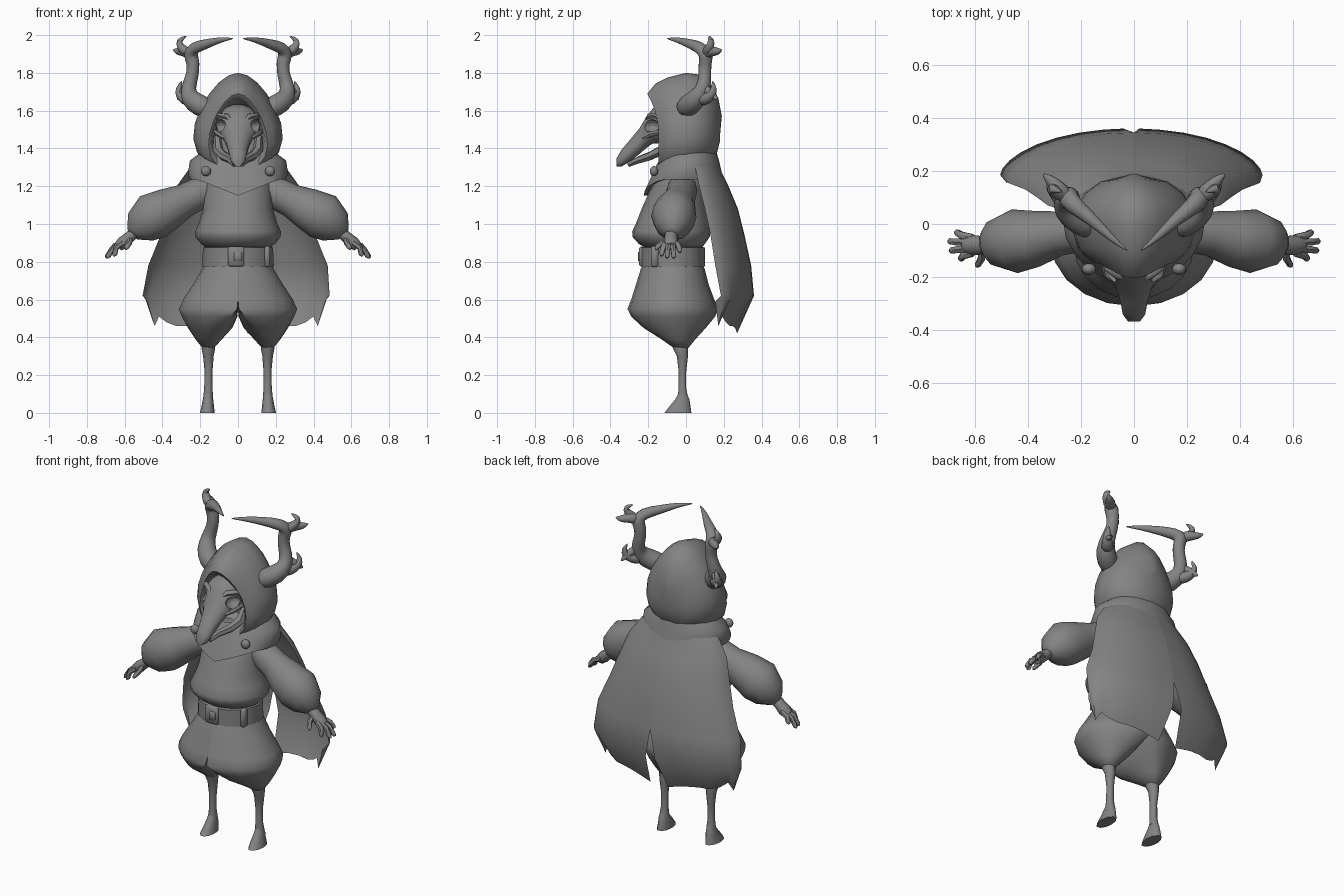
import bpy, bmesh, math
from mathutils import Vector

GREY = bpy.data.materials.new("stone_grey")
GREY.diffuse_color = (0.23, 0.23, 0.23, 1)
TAU = math.tau


def finish(name, bm):
    bmesh.ops.remove_doubles(bm, verts=bm.verts, dist=0.0005)
    bmesh.ops.recalc_face_normals(bm, faces=bm.faces)
    me = bpy.data.meshes.new(name)
    bm.to_mesh(me)
    bm.free()
    me.materials.append(GREY)
    ob = bpy.data.objects.new(name, me)
    bpy.context.collection.objects.link(ob)
    return ob


def skin(name, rings, caps=True, closed=True):
    """Join equal-length point rings into one surface."""
    bm = bmesh.new()
    vs = [[bm.verts.new(p) for p in r] for r in rings]
    n = len(vs[0])
    for a, b in zip(vs, vs[1:]):
        for i in range(n if closed else n - 1):
            j = (i + 1) % n
            bm.faces.new((a[i], a[j], b[j], b[i]))
    if caps:
        bm.faces.new(vs[0])
        bm.faces.new(vs[-1])
    return finish(name, bm)


def stack(name, rows, n=20, s=1):
    """Horizontal rings: z, centre x, outer rx, inner rx, front y, back y."""
    rings = []
    for z, cx, a, b, y0, y1 in rows:
        ring = []
        for i in range(n):
            t = TAU * i / n
            c = math.cos(t)
            ring.append(Vector((s * (cx + (a if c > 0 else b) * c),
                                (y0 + y1) / 2 + (y1 - y0) / 2 * math.sin(t), z)))
        rings.append(ring)
    return skin(name, rings)


def tube(name, pts, s=1, n=8, flat=1.0, smooth=0):
    """Tapered tube through x, y, z, radius points; s mirrors it."""
    ps = [Vector((s * p[0], p[1], p[2])) for p in pts]
    rings, side = [], None
    for i, p in enumerate(ps):
        d = (ps[min(i + 1, len(ps) - 1)] - ps[max(i - 1, 0)]).normalized()
        if side is None:
            side = d.cross(Vector((0, 1, 0)) if abs(d.y) < .8 else Vector((1, 0, 0)))
        side = (side - d * side.dot(d)).normalized()
        up = d.cross(side)
        r = pts[i][3] * (1.12 if smooth else 1)
        rings.append([p + side * r * math.cos(TAU * k / n) + up * r * flat * math.sin(TAU * k / n)
                      for k in range(n)])
    ob = skin(name, rings)
    if smooth:
        ob.modifiers.new("rounding", "SUBSURF").levels = smooth
        ob.modifiers["rounding"].render_levels = smooth
    return ob


def box(name, loc, size, bevel=0.008):
    bm = bmesh.new()
    bmesh.ops.create_cube(bm, size=1)
    for v in bm.verts:
        v.co = Vector([v.co[k] * size[k] + loc[k] for k in range(3)])
    bmesh.ops.bevel(bm, geom=bm.edges[:], offset=bevel, segments=1, affect='EDGES')
    return finish(name, bm)


def ball(name, loc, size):
    bm = bmesh.new()
    bmesh.ops.create_uvsphere(bm, u_segments=12, v_segments=8, radius=1)
    for v in bm.verts:
        v.co = Vector([v.co[k] * size[k] + loc[k] for k in range(3)])
    return finish(name, bm)


# Tunic and belt
stack("tunic", [(z, 0, r, r, a, b) for z, r, a, b in (
    (.87, .165, -.21, .08), (.895, .195, -.25, .10), (.93, .225, -.282, .125), (.96, .228, -.285, .13),
    (1.01, .205, -.262, .125), (1.08, .185, -.235, .115), (1.18, .185, -.19, .12),
    (1.25, .19, -.15, .13), (1.33, .13, -.1, .11))])
stack("belt", [(z, 0, r, r, a, b) for z, r, a, b in (
    (.78, .175, -.23, .09), (.775, .19, -.24, .1), (.875, .185, -.24, .1), (.88, .165, -.22, .08))], 16)
box("buckle", (-.01, -.235, .828), (.085, .025, .105))
box("buckle_tongue", (.0, -.248, .828), (.04, .014, .05), .004)
box("belt_loop", (.155, -.165, .828), (.03, .04, .11))

# Hood: upright outlines from the recessed interior, round the rim, to the back
rings = []
for yt, yb, zt, zb, rx in ((.0, .0, 1.58, 1.36, .09), (-.11, -.1, 1.65, 1.31, .13),
                           (-.19, -.135, 1.665, 1.285, .138), (-.205, -.145, 1.69, 1.27, .15),
                           (-.16, -.12, 1.745, 1.26, .18), (-.10, -.09, 1.775, 1.26, .205),
                           (.0, .0, 1.80, 1.27, .228), (.08, .07, 1.79, 1.29, .21),
                           (.13, .12, 1.74, 1.32, .175), (.17, .16, 1.67, 1.36, .12),
                           (.19, .18, 1.57, 1.44, .04)):
    ring = []
    for i in range(20):
        t = TAU * i / 20
        c = math.cos(t)
        ring.append((rx * math.sin(t) * (1 - .3 * c), yb + (yt - yb) * max(0, c) ** 2,
                     (zt + zb) / 2 + (zt - zb) / 2 * c))
    rings.append(ring)
skin("hood", rings)

# Cowl with a pointed front and a folded collar
rings = []
for z, rx, y0, y1, dip in ((1.34, .15, -.12, .14, 0), (1.385, .19, -.13, .16, .03), (1.335, .255, -.16, .175, .03),
                           (1.27, .265, -.20, .19, .06), (1.235, .255, -.225, .20, .085),
                           (1.235, .235, -.205, .18, .085), (1.3, .17, -.13, .14, 0)):
    ring = []
    for i in range(24):
        t = TAU * i / 24
        front = max(0, 1 - 1.2 * abs(math.cos(t))) if math.sin(t) < 0 else 0
        ring.append((rx * math.cos(t), (y0 + y1) / 2 + (y1 - y0) / 2 * math.sin(t), z - dip * front))
    rings.append(ring)
skin("cowl", rings)

# Cape: curved sheet, split at the back, with a ragged hem
rows = ((1.36, .17, .07, .16), (1.29, .26, .05, .18), (1.2, .325, .07, .225), (1.08, .365, .10, .275),
        (.94, .41, .13, .31), (.78, .475, .155, .345), (.62, .495, .185, .36), (.45, .44, .155, .27))
for s, label in ((1, "right"), (-1, "left")):
    grid = []
    for k, (z, w, ye, ym) in enumerate(rows):
        row = []
        for i in range(9):
            u = i / 8
            x = w * math.sin(u * math.pi / 2) ** .95
            y = ye + (ym - ye) * math.cos(u * math.pi / 2) ** 1.2
            zz = z
            if k == 7:
                zz += (-.03, -.02, 0, .01, .01, .03, .06, .01, .14)[i]
                x += .03 * (i == 8)
            if k >= 6 and i == 0:
                x += .03 * (k - 5)
            row.append((s * x - .01 * (k > 5), y, zz))
        grid.append(row)
    skin("cape_" + label, grid, False, False)

# Skull with hollow eye sockets
rings = []
for y, z, rx, rz in ((-.04, 1.53, .09, .09), (-.12, 1.53, .12, .105), (-.175, 1.52, .11, .095),
                     (-.21, 1.485, .088, .085), (-.245, 1.44, .065, .07), (-.30, 1.385, .05, .058),
                     (-.342, 1.348, .042, .045), (-.368, 1.325, .022, .022)):
    rings.append([(rx * math.cos(TAU * i / 14), y, z + rz * math.sin(TAU * i / 14)) for i in range(14)])
skull = skin("skull", rings)
for s in (1, -1):
    cutter = ball("socket_cutter", (s * .098, -.185, 1.52), (.042, .05, .034))
    cutter.hide_render = True
    cutter.hide_viewport = True
    m = skull.modifiers.new("socket", "BOOLEAN")
    m.operation, m.solver, m.object = 'DIFFERENCE', 'EXACT', cutter

for s, side in ((1, "right"), (-1, "left")):
    # Skull details
    tube("brow_" + side, [(.03, -.21, 1.54, .008), (.06, -.195, 1.57, .015), (.1, -.165, 1.575, .015),
                          (.12, -.12, 1.55, .008)], s, 6)
    tube("cheekbone_" + side, [(.06, -.23, 1.45, .01), (.1, -.19, 1.475, .016), (.12, -.12, 1.49, .012)], s, 6)
    tube("jaw_" + side, [(.11, -.09, 1.46, .02), (.105, -.13, 1.39, .028), (.08, -.19, 1.36, .024),
                         (.04, -.25, 1.34, .02), (.02, -.305, 1.315, .014)], s, 6)
    ball("cowl_button_" + side, (s * .17, -.17, 1.28), (.027, .022, .027))

    # Antlers
    tube("antler_beam_" + side, [(.14, -.02, 1.60, .045), (.20, .01, 1.625, .06), (.26, .06, 1.665, .052),
                                 (.265, .095, 1.72, .038), (.24, .1, 1.79, .033), (.235, .1, 1.85, .033),
                                 (.255, .11, 1.90, .04), (.235, .075, 1.935, .034), (.16, .02, 1.955, .024),
                                 (.09, -.05, 1.977, .014), (.02, -.105, 1.982, .002)], s, 8, 1, 1)
    for k, pts in enumerate((
            [(.25, .1, 1.9, .035), (.29, .14, 1.92, .028), (.32, .17, 1.91, .02), (.345, .19, 1.925, .003)],
            [(.26, .1, 1.9, .03), (.31, .13, 1.94, .024), (.315, .135, 1.975, .018), (.27, .12, 1.995, .003)],
            [(.25, .07, 1.66, .04), (.285, .11, 1.66, .032), (.31, .14, 1.685, .025), (.317, .15, 1.72, .016),
             (.295, .14, 1.76, .003)],
            [(.25, .09, 1.73, .02), (.29, .12, 1.70, .024), (.31, .15, 1.675, .018), (.32, .17, 1.655, .003)])):
        tube(f"antler_tine_{side}_{k}", pts, s, 7, 1, 1)

    # Sleeves and hands
    tube("sleeve_" + side, [(.08, -.01, 1.2, .07), (.17, -.02, 1.18, .085), (.28, -.035, 1.125, .088),
                            (.37, -.055, 1.08, .112), (.45, -.065, 1.04, .127), (.515, -.07, .985, .098),
                            (.545, -.075, .953, .055), (.555, -.078, .94, .036)], s, 12, .95)
    tube("palm_" + side, [(.53, -.075, .97, .03), (.575, -.08, .93, .03), (.61, -.08, .90, .034),
                          (.635, -.08, .88, .026)], s, 8, 1.15)
    for k, (y, x, z) in enumerate(((-.032, .675, .85), (-.065, .70, .82), (-.1, .695, .82), (-.13, .66, .83))):
        yb = -.08 + (y + .08) * .6
        tube(f"finger_{side}_{k}", [(.61, yb, .90, .015), ((.61 + x) / 2 + .01, (y + yb) / 2, (.9 + z) / 2 + .01, .015),
                                    (x - .008, y, z + .01, .013), (x, y, z, .006)], s, 6)
    tube("thumb_" + side, [(.575, -.09, .925, .015), (.575, -.13, .90, .015), (.59, -.155, .875, .012),
                           (.595, -.16, .865, .005)], s, 6)

    # Baggy trousers, slim legs and hooves
    stack("trouser_" + side, [(.80, 0, .17, 0, -.22, .08), (.76, 0, .19, 0, -.24, .10), (.68, 0, .238, 0, -.265, .12),
                              (.60, 0, .29, 0, -.29, .15), (.55, .005, .308, .005, -.31, .17),
                              (.51, .04, .258, .037, -.29, .155), (.45, .1, .165, .07, -.225, .105),
                              (.39, .14, .085, .055, -.13, .05), (.34, .155, .03, .025, -.06, .01)], 20, s)
    stack("leg_" + side, [(.40, .15, .03, .03, -.08, .01), (.34, .157, .036, .036, -.07, .012),
                          (.30, .157, .028, .028, -.05, .012), (.22, .156, .021, .021, -.04, .002),
                          (.13, .157, .022, .022, -.04, .002), (.085, .158, .026, .026, -.045, .012)], 10, s)
    stack("hoof_" + side, [(.10, .158, .022, .022, -.043, .008), (.07, .159, .028, .028, -.06, .02),
                           (.035, .16, .033, .033, -.09, .027), (.0, .162, .04, .038, -.118, .032)], 10, s)

# Shade everything smooth while keeping hard creases
for ob in bpy.context.scene.objects:
    ob.select_set(ob.type == 'MESH' and not ob.hide_viewport)
bpy.context.view_layer.objects.active = skull
bpy.ops.object.shade_smooth_by_angle(angle=math.radians(58))
